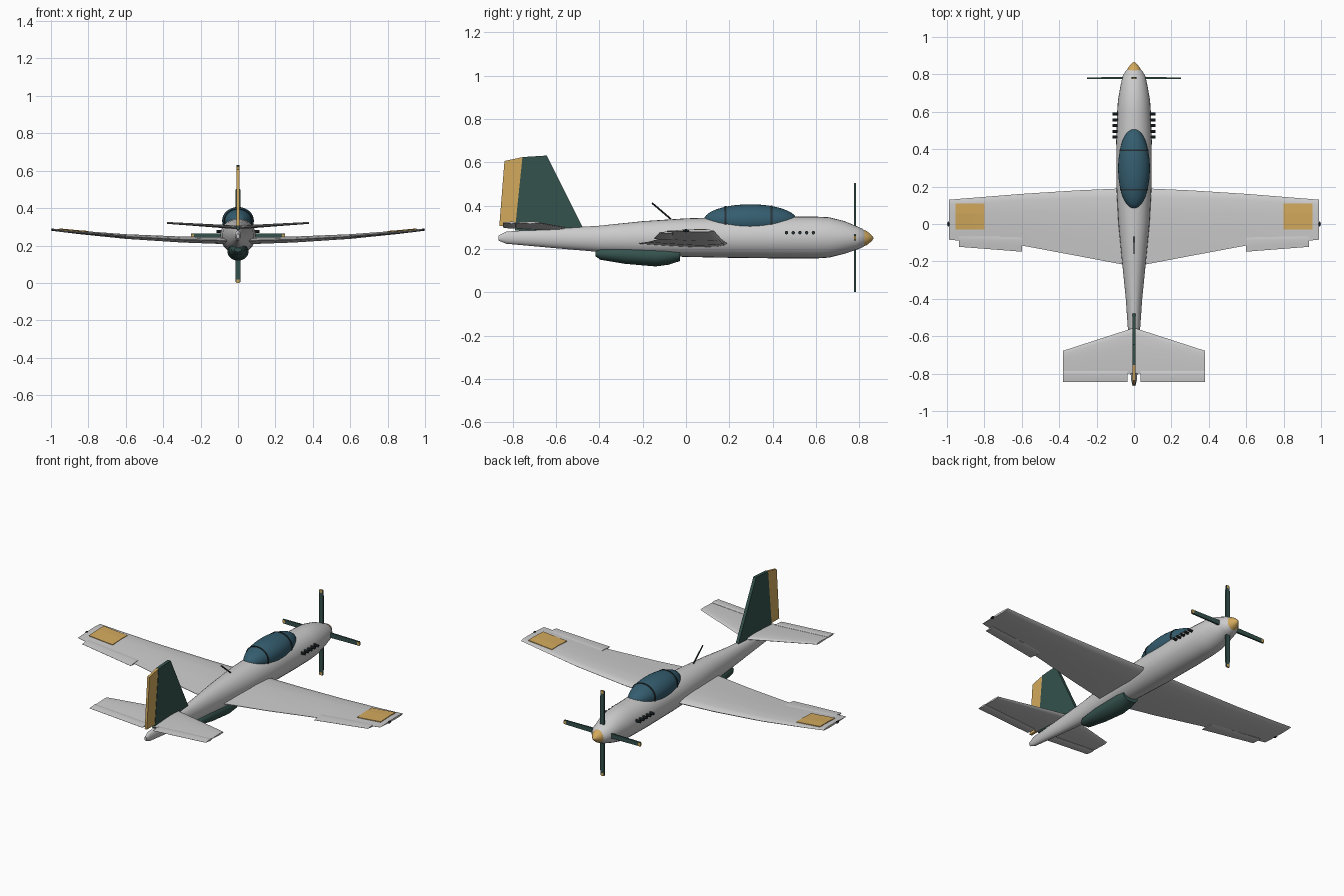
import bpy, bmesh, math
from math import sin, cos, pi

if "Cube" in bpy.data.objects:
    bpy.data.objects.remove(bpy.data.objects["Cube"])


def material(name, rgb):
    m = bpy.data.materials.new(name)
    m.diffuse_color = (*rgb, 1)
    m.use_nodes = True
    m.node_tree.nodes["Principled BSDF"].inputs["Base Color"].default_value = m.diffuse_color
    return m


GREEN = material("dark_green", (0.035, 0.085, 0.075))
BLUE = material("canopy_blue", (0.035, 0.11, 0.16))
GOLD = material("gold", (0.65, 0.40, 0.11))
DARK = material("dark_trim", (0.02, 0.03, 0.035))


def loft(name, rings, mat=None, mirror=False, smooth=30):
    """Skin a list of equal-length point rings and cap both ends."""
    bm = bmesh.new()
    vs = [[bm.verts.new(p) for p in r] for r in rings]
    n = len(rings[0])
    for a, b in zip(vs, vs[1:]):
        for i in range(n):
            j = (i + 1) % n
            bm.faces.new((a[i], a[j], b[j], b[i]))
    bm.faces.new(vs[0])
    bm.faces.new(vs[-1])
    bmesh.ops.recalc_face_normals(bm, faces=bm.faces)
    me = bpy.data.meshes.new(name)
    bm.to_mesh(me)
    bm.free()
    ob = bpy.data.objects.new(name, me)
    bpy.context.collection.objects.link(ob)
    if mat:
        me.materials.append(mat)
    bpy.ops.object.select_all(action='DESELECT')
    ob.select_set(True)
    bpy.context.view_layer.objects.active = ob
    if smooth:
        bpy.ops.object.shade_smooth_by_angle(angle=math.radians(smooth))
    if mirror:
        ob.modifiers.new("mirror", 'MIRROR')
    return ob


def oval(y, rx, z0, z1, n=28):
    """Elliptical section across y, from height z0 to z1."""
    zc, rz = (z0 + z1) / 2, (z1 - z0) / 2
    return [(rx * cos(2 * pi * i / n), y, zc + rz * sin(2 * pi * i / n)) for i in range(n)]


AIRFOIL = [(0, 0), (.03, .25), (.12, .42), (.35, .5), (.7, .28), (1, .04),
           (1, -.04), (.7, -.28), (.35, -.5), (.12, -.42), (.03, -.25)]


def foil(x, le, te, z, t):
    """Wing section at x between leading and trailing edge."""
    return [(x, le + (te - le) * u, z + t * v) for u, v in AIRFOIL]


def box(name, x0, x1, y0, y1, z0, z1, mat=None, mirror=False):
    return loft(name, [[(x, y0, z0), (x, y1, z0), (x, y1, z1), (x, y0, z1)]
                       for x in (x0, x1)], mat, mirror, 0)


def plate(name, outline, half, mat):
    """Flat upright panel from a (y, z) outline."""
    return loft(name, [[(x, y, z) for y, z in outline] for x in (-half, half)], mat, smooth=0)


def rod(name, p, q, r, mat, n=10, mirror=False):
    """Round bar in the x-y-z direction p to q."""
    from mathutils import Vector
    p, q = Vector(p), Vector(q)
    rot = (q - p).to_track_quat('Z', 'Y')
    ring = [rot @ Vector((r * cos(2 * pi * i / n), r * sin(2 * pi * i / n), 0)) for i in range(n)]
    return loft(name, [[c + v for v in ring] for c in (p, q)], mat, mirror)


# Fuselage
body = [(-.865, .008, .238, .262), (-.83, .016, .224, .280), (-.6, .030, .203, .295),
        (-.4, .044, .186, .307), (-.2, .064, .172, .328), (0, .083, .163, .341),
        (.2, .094, .159, .347), (.45, .095, .156, .350), (.6, .090, .156, .349),
        (.66, .086, .160, .346), (.73, .074, .177, .329), (.79, .061, .197, .304),
        (.815, .047, .207, .293), (.83, .030, .22, .28)]
loft("fuselage", [oval(*s) for s in body])

# Spinner
loft("spinner", [oval(y, r, .25 - r, .25 + r, 24) for y, r in
                 ((.79, .047), (.815, .040), (.835, .032), (.85, .02), (.862, .008), (.866, .001))], GOLD)

# Propeller blades with gold tips
for k in range(4):
    a = k * pi / 2
    u, v = (cos(a), sin(a)), (-sin(a), cos(a))

    def blade_ring(d, w, h):
        return [(u[0] * d + v[0] * s * w, .78 + h * t, .252 + u[1] * d + v[1] * s * w)
                for s, t in ((-1, -1), (1, -1), (1, 1), (-1, 1))]
    loft(f"propeller_blade_{k}", [blade_ring(.0, .014, .006), blade_ring(.25, .012, .004)], GREEN, smooth=0)
    loft(f"blade_tip_{k}", [blade_ring(.235, .008, .0046), blade_ring(.252, .008, .0046)], GOLD, smooth=0)

# Canopy and its frame hoops
CY, CZ, RX, RY, RZ = .297, .332, .085, .215, .074


def canopy_ring(y, s=1.0):
    k = max(math.sqrt(max(0, 1 - ((y - CY) / RY) ** 2)), .01) * s
    return oval(y, RX * k, CZ - RZ * k, CZ + RZ * k, 32)


loft("canopy", [canopy_ring(CY - RY * cos(pi * i / 20)) for i in range(21)], BLUE)
for i, y in enumerate((.182, .395)):
    r = [p for p in canopy_ring(y, 1.04)]
    loft(f"canopy_frame_{i}", [[(x, y + d, z) for x, _, z in r] for d in (-.004, .004)], DARK)

# Wing, slightly upswept towards the tips
half = [(.0, .193, -.228, .224, .038), (.3, .180, -.171, .232, .032), (.6, .161, -.115, .248, .025),
        (.85, .141, -.096, .270, .018), (.99, .130, -.084, .284, .012)]
stations = [(-s[0], *s[1:]) for s in half[:0:-1]] + half
loft("wing", [foil(*s) for s in stations])

# Ailerons
loft("aileron", [foil(.6, -.06, -.148, .247, .012), foil(.935, -.06, -.122, .276, .010)], mirror=True)

# Gold wing panels
loft("wing_panel", [[(x, -.03, z + .009), (x, .055, z + .0125), (x, .11, z + .0115),
                     (x, .11, z), (x, -.03, z)]
                    for x, z in ((.8, .2655), (.85, .269), (.955, .279))], GOLD, True, 0)

# Wingtip lights
loft("wingtip_light", [oval(y, r, .284 - r, .284 + r, 10) for y, r in
                       ((-.014, .002), (-.008, .006), (0, .008), (.008, .006), (.014, .002))], DARK, True)
for v in bpy.data.objects["wingtip_light"].data.vertices:
    v.co.x += .991

# Tailplane and elevators
loft("tailplane", [foil(.0, -.555, -.80, .297, .020), foil(.38, -.678, -.80, .321, .010)], mirror=True)
loft("elevator", [foil(.035, -.785, -.845, .299, .012), foil(.38, -.785, -.845, .321, .010)], mirror=True)

# Fin and rudder
plate("fin", [(-.47, .285), (-.79, .285), (-.755, .624), (-.643, .631)], .009, GREEN)
plate("rudder", [(-.785, .305), (-.862, .305), (-.838, .606), (-.753, .624)], .007, GOLD)

# Belly scoop
scoop = [(-.418, .020, .166, .188), (-.395, .034, .150, .205), (-.28, .048, .131, .215),
         (-.14, .056, .119, .215), (-.08, .055, .127, .215), (-.028, .050, .144, .21)]
loft("belly_scoop", [oval(*s) for s in scoop], GREEN)

# Exhaust stubs
for i in range(5):
    y = .464 + i * .031
    rod(f"exhaust_{i}", (.07, y, .275), (.115, y, .275), .008, DARK, mirror=True)

# Aerial
rod("aerial", (0, -.07, .338), (0, -.157, .412), .004, DARK, 8)
